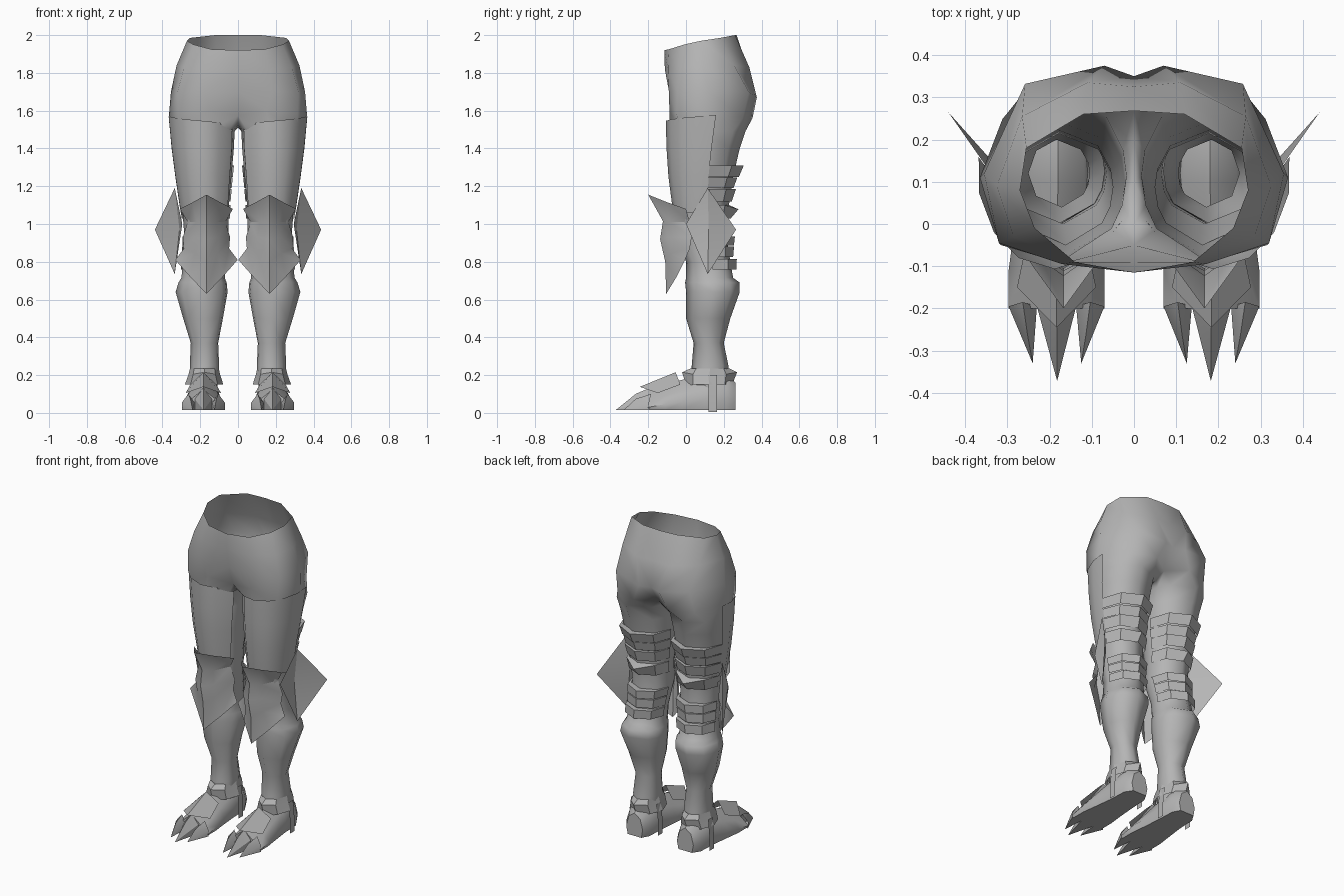
import bpy, math

if "Cube" in bpy.data.objects:
    bpy.data.objects.remove(bpy.data.objects["Cube"])

steel = bpy.data.materials.new("grey steel")
steel.diffuse_color = (0.46, 0.46, 0.46, 1)
steel.use_nodes = True
steel.node_tree.nodes["Principled BSDF"].inputs["Base Color"].default_value = steel.diffuse_color


def build(name, verts, faces, angle=40):
    """Right-hand part, mirrored to the left side."""
    me = bpy.data.meshes.new(name)
    me.from_pydata(verts, [], faces)
    me.materials.append(steel)
    ob = bpy.data.objects.new(name, me)
    bpy.context.collection.objects.link(ob)
    bpy.ops.object.select_all(action='DESELECT')
    ob.select_set(True)
    bpy.context.view_layer.objects.active = ob
    bpy.ops.object.mode_set(mode='EDIT')
    bpy.ops.mesh.select_all(action='SELECT')
    bpy.ops.mesh.normals_make_consistent(inside=False)
    bpy.ops.object.mode_set(mode='OBJECT')
    bpy.ops.object.shade_smooth_by_angle(angle=math.radians(angle))
    m = ob.modifiers.new("mirror", 'MIRROR')
    m.use_clip = True
    m.merge_threshold = 0.0005
    return ob


def strips(rows, closed=False, start=0):
    """Quads between neighbouring rows of equal length."""
    n = len(rows[0])
    faces = []
    for r in range(len(rows) - 1):
        for i in range(n if closed else n - 1):
            a, b = start + r * n, start + (r + 1) * n
            j = (i + 1) % n
            faces.append((a + i, a + j, b + j, b + i))
    return faces


def sheet(name, rows, closed=False, angle=40):
    return build(name, [p for r in rows for p in r], strips(rows, closed), angle)


# Leg outline by height: z, inner x, outer x, front y, back y
LEG = [(1.49, .018, .355, -.088, .315), (1.40, .022, .342, -.085, .285),
       (1.25, .035, .322, -.075, .25),
       (1.08, .05, .295, -.05, .225), (.95, .05, .285, -.05, .215),
       (.80, .065, .29, .0, .235), (.715, .07, .30, .0, .25),
       (.69, .06, .315, -.005, .285), (.64, .055, .33, .0, .285),
       (.50, .08, .29, .0, .235), (.37, .105, .25, .04, .20),
       (.25, .10, .255, .03, .225), (.12, .11, .25, .02, .22)]


def outline(z):
    tab = [(1.6, .015, .365, -.09, .35)] + LEG
    for a, b in zip(tab, tab[1:]):
        if a[0] >= z >= b[0]:
            t = (a[0] - z) / (a[0] - b[0])
            return [p + (q - p) * t for p, q in zip(a[1:], b[1:])]


def around(z, deg, gx=0.0, gy=None):
    """Point on the leg: 0 outer side, -90 front, 90 back, 180 inner side."""
    gy = gx if gy is None else gy
    x0, x1, y0, y1 = outline(z)
    t = math.radians(deg)
    return ((x0 + x1) / 2 + ((x1 - x0) / 2 + gx) * math.cos(t),
            (y0 + y1) / 2 + ((y1 - y0) / 2 + gy) * math.sin(t), z)


# Hips (front centre to back centre) joined through the crotch to the leg
hips = [
    [(0, -.115, 1.92), (.14, -.09, 1.925), (.235, -.01, 1.95), (.27, .08, 1.97),
     (.255, .18, 1.985), (.12, .26, 2.0), (0, .268, 2.0)],
    [(0, -.112, 1.82), (.17, -.095, 1.82), (.285, -.03, 1.83), (.325, .09, 1.84),
     (.265, .255, 1.84), (.11, .335, 1.83), (0, .325, 1.83)],
    [(0, -.09, 1.70), (.18, -.09, 1.70), (.32, -.045, 1.70), (.355, .12, 1.70),
     (.258, .332, 1.70), (.07, .375, 1.67), (0, .35, 1.67)],
    [(0, -.05, 1.575), (.15, -.088, 1.60), (.315, -.05, 1.58), (.365, .11, 1.58),
     (.27, .30, 1.56), (.12, .352, 1.56), (0, .27, 1.55)]]
crotch = [(0, .20, 1.52), (0, .10, 1.51), (0, .0, 1.525)]
angles = [-142, -95, -42, 0, 42, 85, 135, 162, 180, 200]
verts = [p for r in hips for p in r]
faces = strips(hips)
top = list(range(21, 28)) + [28, 29, 30]
verts += crotch
base = len(verts)
rings = [[around(l[0], a) for a in angles] for l in LEG]
verts += [p for r in rings for p in r]
for i in range(10):
    j = (i + 1) % 10
    faces.append((top[i], top[j], base + j, base + i))
faces += strips(rings, True, base)
build("hips_and_legs", verts, faces, 60)

# Front thigh plate, higher on the outside
rows = []
for k, z in enumerate((1.53, 1.40, 1.25, 1.06)):
    row = []
    for i, a in enumerate((-150, -118, -90, -62, -38, -12, 10)):
        x, y, h = around(z, a, .012, .018)
        row.append((x, y, h + (.008 * i if k == 0 else 0)))
    rows.append(row)
sheet("thigh_plate", rows)


# Overlapping straps behind thigh and knee, flush with the leg at both ends
def strap(name, z, h, grow, tip=0.0):
    arc = (8, 45, 90, 135, 172)

    def row(zz, g):
        return [around(zz, a, .008 + g * .3 * math.sin(math.radians(a)), g) for a in arc]
    rows = [row(z, 0), row(z, grow), row(z - h, grow - .012)]
    x, y, q = rows[1][2]
    rows[1][2] = (x, y + tip, q - tip)
    sheet(name, rows, angle=25)


for i, (z, h, g, tip) in enumerate([(1.31, .06, .042, 0), (1.245, .055, .022, 0),
                                    (1.185, .065, .024, 0), (1.10, .07, .028, .022),
                                    (.935, .05, .042, 0), (.88, .055, .03, 0),
                                    (.815, .055, .036, 0)]):
    strap("rear_strap_%d" % (i + 1), z, h, g, tip)

# Knee guard with flared points above and below
# half width, then z and y for edge, shoulder and middle
knee = [(.14, (1.08, 1.115, 1.155), (.0, -.10, -.20)),
        (.10, (1.01, 1.01, 1.015), (.02, -.085, -.122)),
        (.125, (.93, .93, .92), (.03, -.095, -.137)),
        (.12, (.87, .845, .80), (.02, -.08, -.11)),
        (.165, (.81, .72, .63), (-.005, -.05, -.105))]
rows = []
for w, zs, ys in knee:
    rows.append([(.167 + w * u, ys[k], zs[k])
                 for u, k in ((-1, 0), (-.52, 1), (0, 2), (.52, 1), (1, 0))])
sheet("knee_guard", rows, angle=32)

# Folded diamond fin outside the knee
build("knee_fin", [(.295, .0, 1.0), (.335, .115, 1.19), (.44, .265, .97),
                   (.335, .115, .735), (.31, .12, .97)],
      [(0, 1, 4), (1, 2, 4), (2, 3, 4), (3, 0, 4)], 20)

# Ankle cuff, pointed at front and back, flaring at the sides
rows = []
for z, gx, gy, lift in ((.235, .0, .005, 0), (.205, .008, .025, .01), (.15, .03, .02, -.01)):
    row = []
    for i in range(8):
        point = i in (2, 6)
        x, y, h = around(z, i * 45, gx, gy + (.022 if point and lift > 0 else 0))
        row.append((x, y, h + (lift if point else 0)))
    rows.append(row)
sheet("ankle_cuff", rows, True, 30)

# Foot: y, inner x, outer x, shoulder height, ridge height
foot = [(.262, .12, .235, .13, .16), (.215, .095, .265, .16, .20),
        (.10, .09, .27, .15, .20), (-.02, .08, .285, .115, .175),
        (-.11, .07, .297, .09, .15), (-.20, .07, .297, .06, .125)]
rows = []
for y, a, b, s, r in foot:
    w = b - a
    rows.append([(a + .01, y, .015), (a, y, s * .5), (a + w * .15, y, s),
                 (a + w / 2, y, r), (b - w * .15, y, s), (b, y, s * .5),
                 (b - .01, y, .015)])
n = len(rows) * 7
build("foot", [p for r in rows for p in r],
      strips(rows, True) + [tuple(range(7)), tuple(range(n - 7, n))], 50)

# Three claws: left, right, tip x, tip y, ridge height
for name, a, b, tx, ty, h in (("inner_claw", .07, .137, .125, -.33, .10),
                              ("middle_claw", .137, .23, .182, -.372, .135),
                              ("outer_claw", .23, .297, .24, -.33, .10)):
    m = (a + b) / 2
    build(name, [(a, -.195, .015), (a, -.195, h * .55), (m, -.185, h),
                 (b, -.195, h * .55), (b, -.195, .015),
                 (m * .5 + tx * .5, -.265, h * .75), (tx, ty, .015)],
          [(0, 1, 6), (1, 2, 5), (1, 5, 6), (2, 3, 5), (3, 6, 5), (3, 4, 6), (0, 6, 4)], 25)

# Instep plate rising to a point in front of the ankle
build("instep_plate", [(.183, -.055, .215), (.115, -.03, .15), (.252, -.03, .15),
                       (.183, -.245, .138), (.09, -.15, .105), (.277, -.15, .105)],
      [(0, 1, 4, 3), (0, 3, 5, 2)], 20)

# Strap down both sides of the heel
for name, x, top_x in (("inner_heel_strap", .08, .092), ("outer_heel_strap", .28, .27)):
    sheet(name, [[(x, y, .005), (x, y, .09), (top_x, y, .20)] for y in (.12, .165)], angle=30)
